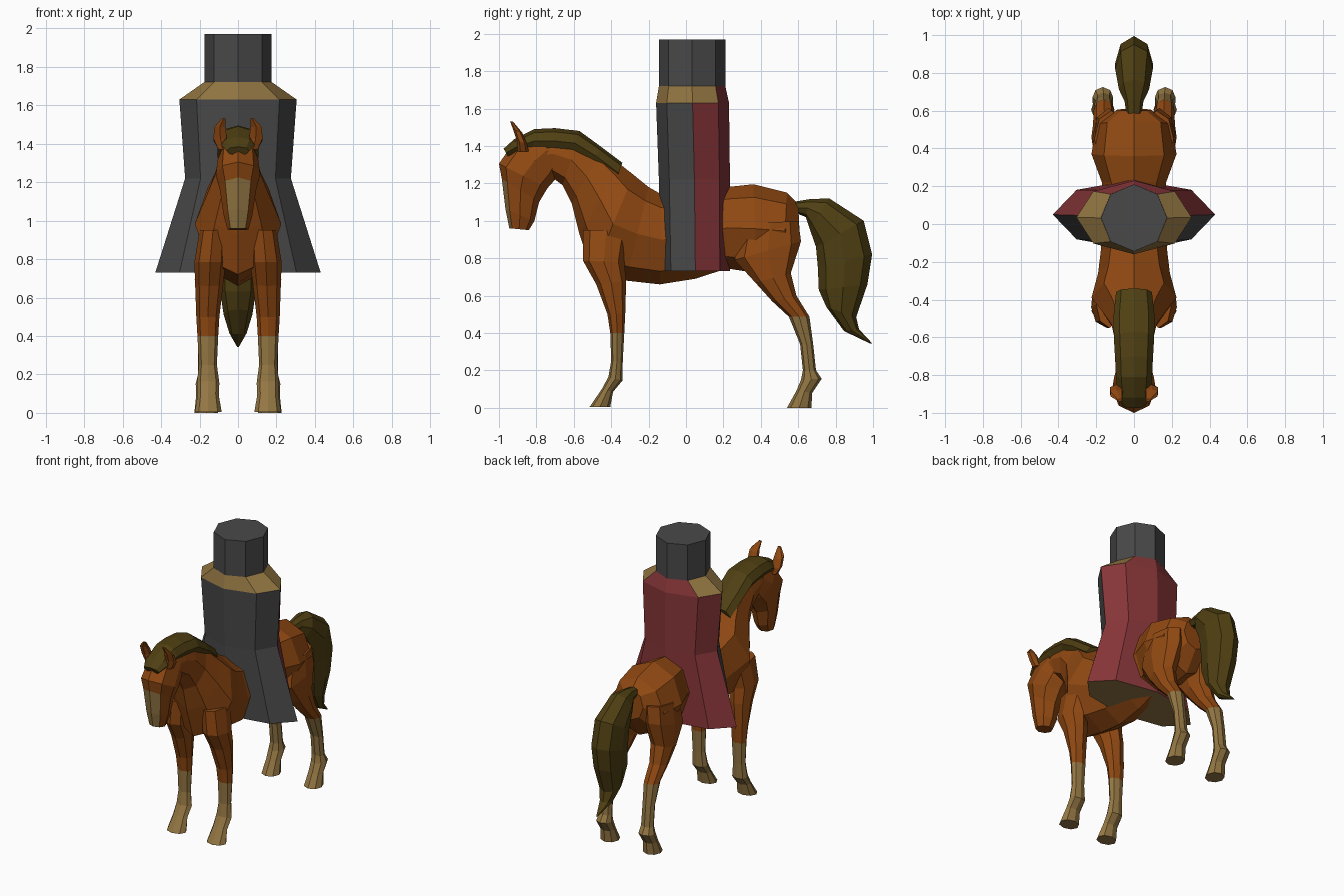
import bpy, bmesh, math
from mathutils import Vector


def material(name, rgb):
    m = bpy.data.materials.new(name)
    m.diffuse_color = (*rgb, 1)
    return m


BROWN = material("chestnut brown", (0.28, 0.066, 0.006))
MANE = material("dark olive hair", (0.078, 0.05, 0.006))
TAN = material("pale tan", (0.29, 0.18, 0.055))
GREY = material("charcoal grey", (0.066, 0.066, 0.068))
RED = material("cloak red", (0.24, 0.036, 0.04))


def loft(name, rings, mats, rule=None, n=8, side=1):
    """Skin oval rings, each given as (y0, z0, y1, z1, half width, x centre):
    the two side-view ends of the oval and its width across x."""
    bm = bmesh.new()
    loops = []
    for ring in rings:
        y0, z0, y1, z1, w = ring[:5]
        x = ring[5] if len(ring) > 5 else 0
        mid = Vector((x * side, (y0 + y1) / 2, (z0 + z1) / 2))
        axis = Vector((0, (y1 - y0) / 2, (z1 - z0) / 2))
        loops.append([bm.verts.new(mid + axis * math.cos(a) + Vector((w * math.sin(a), 0, 0)))
                      for a in (2 * math.pi * k / n for k in range(n))])
    for a, b in zip(loops, loops[1:]):
        for k in range(n):
            j = (k + 1) % n
            bm.faces.new((a[k], a[j], b[j], b[k]))
    bm.faces.new(loops[0])
    bm.faces.new(loops[-1])
    bmesh.ops.recalc_face_normals(bm, faces=bm.faces)
    bm.normal_update()
    if rule:
        for f in bm.faces:
            f.material_index = rule(f.calc_center_median(), f.normal)
    mesh = bpy.data.meshes.new(name)
    bm.to_mesh(mesh)
    bm.free()
    for m in mats:
        mesh.materials.append(m)
    ob = bpy.data.objects.new(name, mesh)
    bpy.context.collection.objects.link(ob)
    return ob


# Trunk and neck, rump to throat
loft("horse_body", [
    (0.61, 0.88, 0.60, 1.09, 0.09),
    (0.52, 0.74, 0.54, 1.15, 0.20),
    (0.38, 0.72, 0.36, 1.195, 0.225),
    (0.22, 0.745, 0.22, 1.18, 0.17),
    (0.05, 0.69, 0.03, 1.13, 0.17),
    (-0.14, 0.66, -0.13, 1.14, 0.175),
    (-0.32, 0.68, -0.20, 1.18, 0.19),
    (-0.50, 0.72, -0.28, 1.245, 0.225),
    (-0.57, 0.93, -0.35, 1.30, 0.17),
    (-0.61, 1.09, -0.45, 1.38, 0.12),
    (-0.66, 1.19, -0.57, 1.465, 0.10),
    (-0.72, 1.235, -0.70, 1.48, 0.09),
    (-0.80, 1.22, -0.80, 1.475, 0.08)], [BROWN])

# Head with a pale blaze on the front faces of the nose
loft("horse_head", [
    (-0.68, 1.28, -0.80, 1.48, 0.085),
    (-0.70, 1.22, -0.92, 1.42, 0.105),
    (-0.74, 1.175, -1.00, 1.305, 0.115),
    (-0.785, 1.10, -0.985, 1.225, 0.095),
    (-0.81, 1.00, -0.965, 1.06, 0.075),
    (-0.84, 0.95, -0.945, 0.96, 0.055)], [BROWN, TAN],
    lambda c, nrm: int(c.z < 1.2 and nrm.y < -0.6))

# Mane cap over the crest of the neck, ending in the forelock
loft("mane", [
    (-0.38, 1.20, -0.34, 1.31, 0.095),
    (-0.50, 1.29, -0.46, 1.40, 0.108),
    (-0.62, 1.35, -0.57, 1.48, 0.107),
    (-0.73, 1.36, -0.70, 1.495, 0.10),
    (-0.82, 1.36, -0.81, 1.49, 0.095),
    (-0.90, 1.35, -0.92, 1.435, 0.085),
    (-0.95, 1.34, -0.975, 1.385, 0.06)], [MANE])

# Tail
loft("tail", [
    (0.57, 1.10, 0.59, 1.04, 0.04),
    (0.66, 1.115, 0.64, 1.02, 0.05),
    (0.765, 1.12, 0.66, 0.96, 0.08),
    (0.95, 1.00, 0.695, 0.86, 0.10),
    (0.995, 0.82, 0.705, 0.75, 0.10),
    (0.97, 0.66, 0.71, 0.63, 0.095),
    (0.91, 0.485, 0.75, 0.54, 0.075),
    (0.925, 0.42, 0.845, 0.41, 0.045),
    (0.995, 0.345, 0.985, 0.343, 0.005)], [MANE])

# Legs with pale socks, and ears
FRONT = [
    (-0.55, 0.95, -0.30, 0.95, 0.07, 0.13),
    (-0.55, 0.785, -0.33, 0.78, 0.082, 0.145),
    (-0.48, 0.66, -0.32, 0.68, 0.073, 0.15),
    (-0.42, 0.50, -0.325, 0.50, 0.06, 0.157),
    (-0.405, 0.40, -0.33, 0.40, 0.054, 0.157),
    (-0.40, 0.25, -0.338, 0.25, 0.047, 0.157),
    (-0.415, 0.165, -0.34, 0.145, 0.058, 0.155),
    (-0.45, 0.10, -0.39, 0.085, 0.055, 0.155),
    (-0.515, 0.005, -0.405, 0.005, 0.07, 0.155)]
HIND = [
    (0.30, 0.98, 0.60, 1.00, 0.09, 0.12),
    (0.26, 0.79, 0.615, 0.89, 0.088, 0.135),
    (0.37, 0.67, 0.56, 0.72, 0.075, 0.15),
    (0.46, 0.57, 0.59, 0.60, 0.06, 0.157),
    (0.55, 0.487, 0.66, 0.487, 0.053, 0.16),
    (0.61, 0.34, 0.68, 0.34, 0.045, 0.162),
    (0.625, 0.20, 0.695, 0.20, 0.046, 0.162),
    (0.615, 0.15, 0.725, 0.155, 0.055, 0.165),
    (0.59, 0.09, 0.675, 0.08, 0.053, 0.165),
    (0.54, 0.0, 0.67, 0.0, 0.062, 0.165)]
EAR = [
    (-0.90, 1.37, -0.84, 1.37, 0.025, 0.08),
    (-0.905, 1.43, -0.85, 1.41, 0.04, 0.092),
    (-0.925, 1.49, -0.875, 1.47, 0.035, 0.095),
    (-0.94, 1.53, -0.925, 1.53, 0.012, 0.075)]
for label, s in (("right", -1), ("left", 1)):
    loft("front_leg_" + label, FRONT, [BROWN, TAN], lambda c, nrm: int(c.z < 0.4), side=s)
    loft("hind_leg_" + label, HIND, [BROWN, TAN], lambda c, nrm: int(c.z < 0.48), side=s)
    loft("ear_" + label, EAR, [BROWN], n=6, side=s)


# Rider robe: grey front, red cloak behind, tan shoulders and underside
def robe_rule(c, nrm):
    if c.z < 0.74:
        return 2
    if c.z > 1.64:
        return 1 if c.y > 0.14 else 2
    return 1 if c.y > 0.045 else 0


loft("rider_robe", [
    (-0.135, 0.73, 0.235, 0.73, 0.43),
    (-0.145, 1.22, 0.235, 1.22, 0.275),
    (-0.16, 1.63, 0.23, 1.63, 0.305),
    (-0.145, 1.72, 0.21, 1.72, 0.176)], [GREY, RED, TAN], robe_rule)

# Rider head, a plain eight-sided drum
loft("rider_head", [
    (-0.145, 1.71, 0.21, 1.71, 0.175),
    (-0.145, 1.97, 0.21, 1.97, 0.175)], [GREY])
